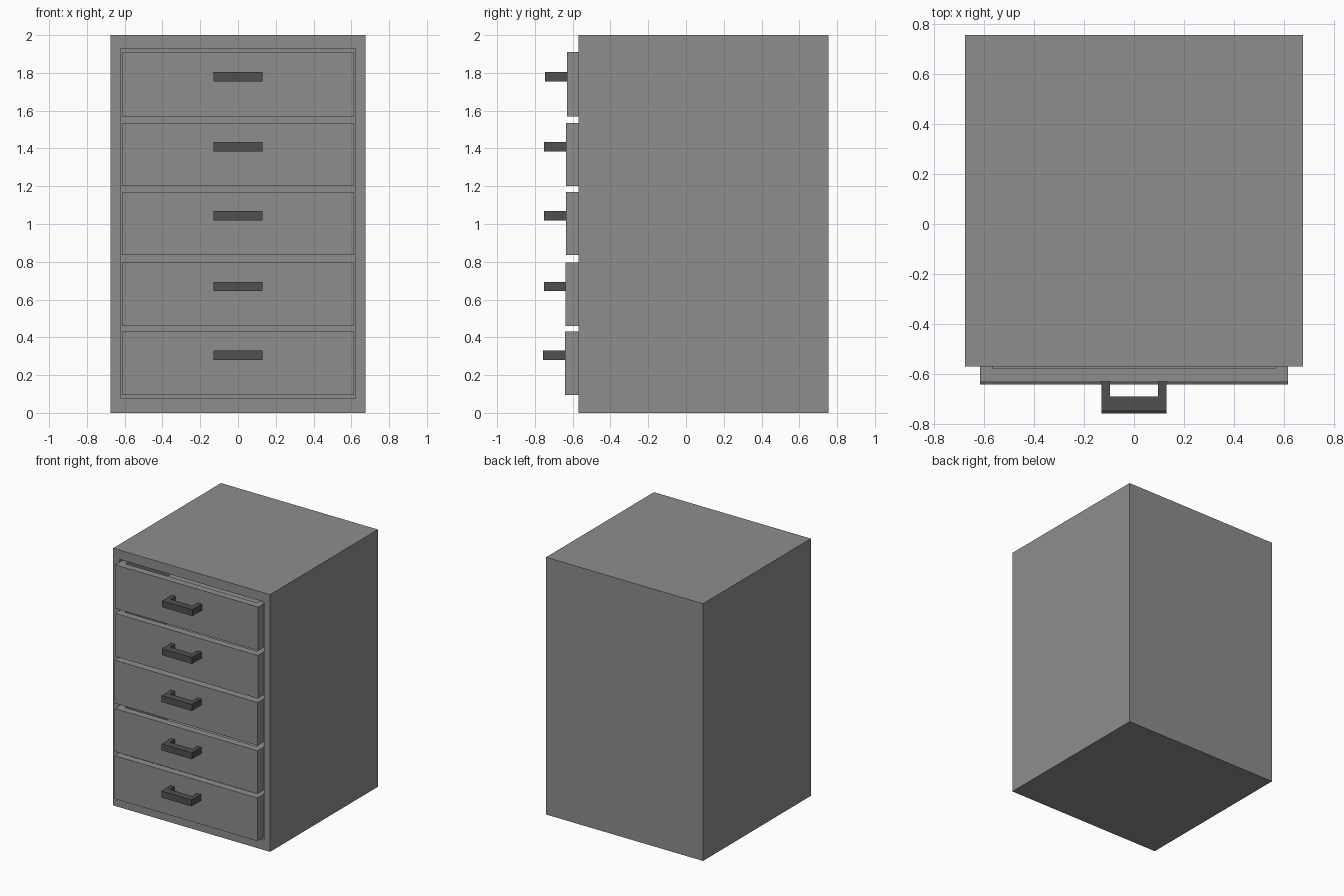
import bpy, bmesh
from mathutils import Vector

if "Cube" in bpy.data.objects:
    bpy.data.objects.remove(bpy.data.objects["Cube"])


def material(name, v):
    m = bpy.data.materials.new(name)
    m.diffuse_color = (v, v, v, 1)
    m.use_nodes = True
    m.node_tree.nodes["Principled BSDF"].inputs["Base Color"].default_value = m.diffuse_color
    return m


GREY = material("cabinet grey", 0.27)
DARK = material("handle dark grey", 0.08)


def add_box(bm, lo, hi):
    lo, hi = Vector(lo), Vector(hi)
    verts = bmesh.ops.create_cube(bm, size=1)["verts"]
    for v in verts:
        v.co = Vector([(lo[i] + hi[i]) / 2 + v.co[i] * (hi[i] - lo[i]) for i in range(3)])


def finish(bm, name, mat):
    bmesh.ops.recalc_face_normals(bm, faces=bm.faces)
    me = bpy.data.meshes.new(name)
    bm.to_mesh(me)
    bm.free()
    me.materials.append(mat)
    ob = bpy.data.objects.new(name, me)
    bpy.context.collection.objects.link(ob)
    return ob


def hollow_box(name, lo, hi, cav_lo, cav_hi, open_dir, mat):
    """Box with a cavity sunk into the face pointing along open_dir."""
    bm = bmesh.new()
    add_box(bm, lo, hi)
    bm.normal_update()
    d = Vector(open_dir)
    axis = max(range(3), key=lambda i: abs(d[i]))
    face = max(bm.faces, key=lambda f: f.normal.dot(d))
    mid = face.calc_center_median()
    depth = cav_hi[axis] if d[axis] < 0 else cav_lo[axis]
    bmesh.ops.inset_individual(bm, faces=[face], thickness=0.02)
    for v in face.verts:                       # rim of the opening
        for i in range(3):
            if i != axis:
                v.co[i] = cav_lo[i] if v.co[i] < mid[i] else cav_hi[i]
    face = bmesh.ops.extrude_discrete_faces(bm, faces=[face])["faces"][0]
    for v in face.verts:                       # floor of the cavity
        v.co[axis] = depth
    return finish(bm, name, mat)


# Cabinet shell, open at the front
hollow_box("cabinet", (-0.675, -0.57, 0), (0.675, 0.755, 2),
           (-0.622, -0.57, 0.078), (0.622, 0.70, 1.928), (0, -1, 0), GREY)

# Drawers: bottom z, top z, front y
drawers = [(0.095, 0.43, -0.641), (0.46, 0.795, -0.637), (0.835, 1.17, -0.636),
           (1.20, 1.535, -0.635), (1.57, 1.91, -0.630)]
for n, (z0, z1, y) in enumerate(drawers, 1):
    back = y + 1.27
    hollow_box(f"drawer_{n}", (-0.615, y, z0), (0.615, back, z1),
               (-0.565, y + 0.055, z0 + 0.045), (0.565, back - 0.055, z1), (0, 0, 1), GREY)

    # Square bracket handle: U profile extruded upwards
    h = z0 + 0.184
    bm = bmesh.new()
    prof = [(-0.13, 0.005), (-0.13, -0.116), (0.13, -0.116), (0.13, 0.005),
            (0.096, 0.005), (0.096, -0.06), (-0.096, -0.06), (-0.096, 0.005)]
    f = bm.faces.new([bm.verts.new((px, y + py, h)) for px, py in prof])
    ext = bmesh.ops.extrude_face_region(bm, geom=[f], use_keep_orig=True)["geom"]
    bmesh.ops.translate(bm, vec=(0, 0, 0.05),
                        verts=[g for g in ext if isinstance(g, bmesh.types.BMVert)])
    finish(bm, f"handle_{n}", DARK)
